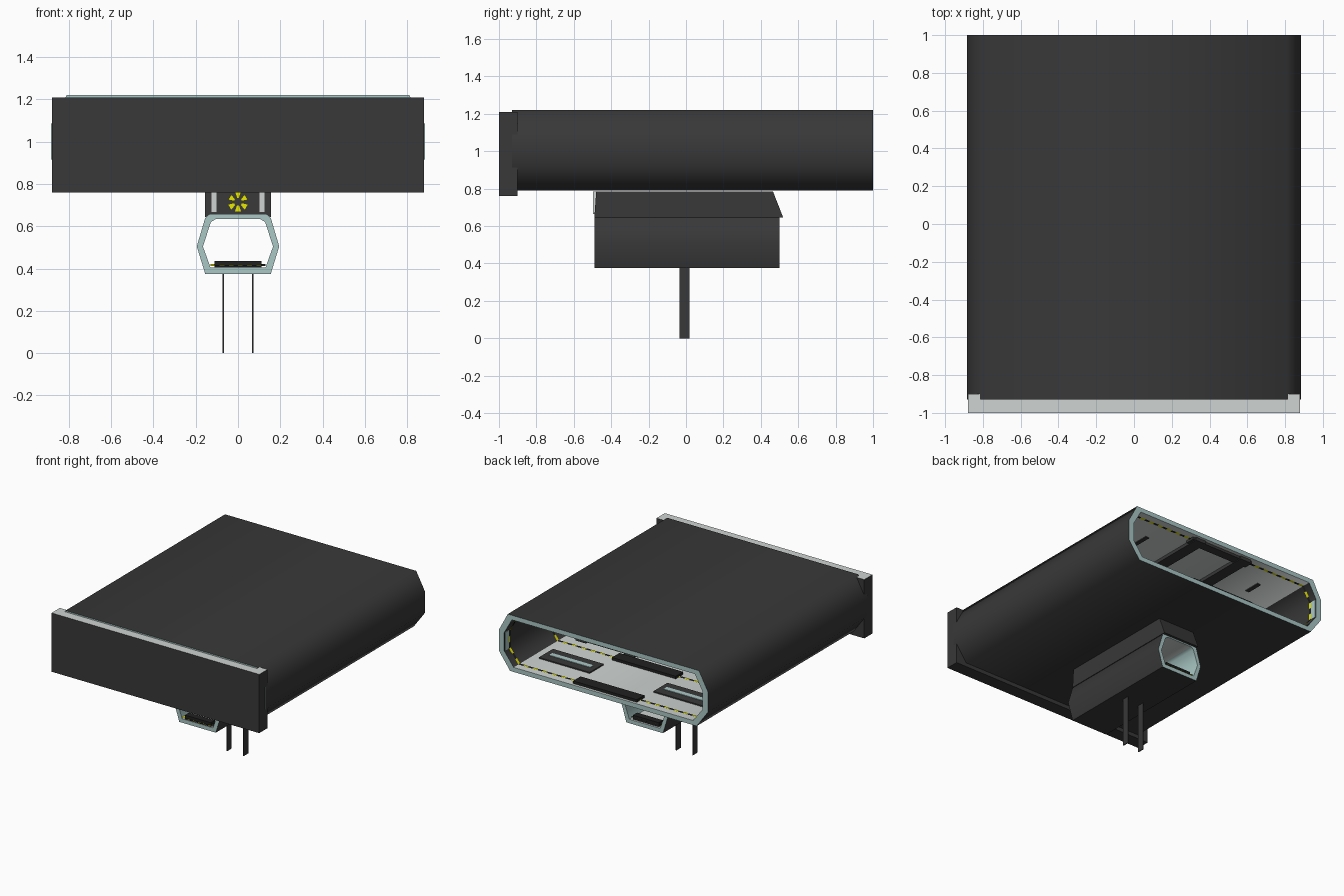
import bpy, bmesh, math
from mathutils import Vector

if "Cube" in bpy.data.objects:
    bpy.data.objects.remove(bpy.data.objects["Cube"])


def mat(name, r, g, b):
    m = bpy.data.materials.new(name)
    m.diffuse_color = (r, g, b, 1)
    m.use_nodes = True
    m.node_tree.nodes["Principled BSDF"].inputs["Base Color"].default_value = m.diffuse_color
    return m


DARK = mat("dark_hull", 0.040, 0.040, 0.040)
BLACK = mat("black_trim", 0.015, 0.015, 0.015)
TEAL = mat("pale_teal", 0.40, 0.58, 0.56)
LIGHT = mat("light_panel", 0.62, 0.66, 0.65)
YELLOW = mat("hazard_yellow", 0.80, 0.80, 0.0)


def finish(name, bm, mats, smooth=None):
    me = bpy.data.meshes.new(name)
    bm.to_mesh(me)
    bm.free()
    for m in mats:
        me.materials.append(m)
    ob = bpy.data.objects.new(name, me)
    bpy.context.collection.objects.link(ob)
    if smooth:
        bpy.ops.object.select_all(action='DESELECT')
        bpy.context.view_layer.objects.active = ob
        ob.select_set(True)
        bpy.ops.object.shade_smooth_by_angle(angle=math.radians(smooth))
    return ob


def box(name, x, y, z, m):
    """Box from (min, max) ranges."""
    bm = bmesh.new()
    bmesh.ops.create_cube(bm, size=1)
    for v in bm.verts:
        for i, r in enumerate((x, y, z)):
            v.co[i] = r[0] if v.co[i] < 0 else r[1]
    return finish(name, bm, [m])


def mirrored(half):
    """Right half of a section, top to bottom, made into a closed loop."""
    return half + [(-x, z) for x, z in reversed(half)]


def shell(name, outer, inner, y0, y1, wall):
    """Open tube: dark outside, teal rims, light floor and ceiling inside."""
    bm = bmesh.new()
    loops = [[bm.verts.new((x, y, z)) for x, z in p]
             for p, y in ((outer, y0), (outer, y1), (inner, y1), (inner, y0))]
    n = len(outer)
    for k in range(4):
        a, b = loops[k], loops[(k + 1) % 4]
        for i in range(n):
            j = (i + 1) % n
            f = bm.faces.new((a[i], a[j], b[j], b[i]))
            flat = abs(a[i].co.z - a[j].co.z) < 0.001
            f.material_index = (0, 1, 2 if flat else 3, 1)[k]
    bmesh.ops.recalc_face_normals(bm, faces=bm.faces)
    return finish(name, bm, [DARK, TEAL, LIGHT, wall], 65)


def hazard_ring(name, inner, y, width, dash):
    """Alternating yellow and black dashes just inside a tube."""
    bm = bmesh.new()
    cz = sum(p[1] for p in inner) / len(inner)
    count = 0
    for i in range(len(inner)):
        a, b = (Vector((p[0] * 0.993, 0, cz + (p[1] - cz) * 0.975))
                for p in (inner[i], inner[(i + 1) % len(inner)]))
        n = max(1, round((b - a).length / dash))
        for k in range(n):
            p, q = a.lerp(b, k / n), a.lerp(b, (k + 1) / n)
            vs = [bm.verts.new((v.x, yy, v.z)) for v, yy in
                  ((p, y), (q, y), (q, y + width), (p, y + width))]
            f = bm.faces.new(vs)
            f.material_index = count % 2
            f.normal_update()
            if f.normal.dot(Vector((0, 0, cz)) - (p + q) / 2) < 0:
                f.normal_flip()
            count += 1
    finish(name, bm, [YELLOW, BLACK])


# Large upper bay
bay_out = mirrored([(0.81, 1.22), (0.885, 1.08), (0.885, 0.92), (0.79, 0.79)])
bay_in = mirrored([(0.775, 1.185), (0.84, 1.07), (0.84, 0.93), (0.76, 0.825)])
shell("upper_bay_shell", bay_out, bay_in, -0.93, 1.0, DARK)

# Hazard rings, threshold plates and floor vents, repeated along the bay
for k, y in enumerate((0.93, 0.46, -0.01, -0.48)):
    hazard_ring(f"bay_hazard_ring_{k}", bay_in, y, 0.02, 0.04)
    box(f"bay_threshold_{k}", (-0.27, 0.27), (y - 0.04, y + 0.05), (0.825, 0.845), BLACK)
    box(f"bay_ceiling_strip_{k}", (-0.27, 0.27), (y - 0.03, y + 0.04), (1.165, 1.186), DARK)
    for s in (-1, 1):
        xs = sorted((s * 0.27, s * 0.70))
        box(f"bay_vent_{k}", xs, (y - 0.32, y - 0.15), (0.825, 0.834), DARK)
        xs = sorted((s * 0.31, s * 0.66))
        box(f"bay_vent_slot_{k}", xs, (y - 0.255, y - 0.215), (0.834, 0.838), TEAL)
        xs = sorted((s * 0.50, s * 0.53))
        box(f"bay_lamp_{k}", xs, (y - 0.30, y - 0.17), (1.178, 1.186), DARK)
        xs = sorted((s * 0.835, s * 0.842))
        box(f"bay_side_band_{k}", xs, (y + 0.02, y + 0.06), (0.93, 1.07), TEAL)

# Ceiling beams along the bay
for s in (-1, 1):
    box("bay_ceiling_beam", sorted((s * 0.16, s * 0.25)), (-0.9, 0.98), (1.16, 1.186), DARK)

# Front door: dark slab with a light top edge
bm = bmesh.new()
bmesh.ops.create_cube(bm, size=1)
for v in bm.verts:
    v.co = (v.co.x * 1.76, -0.95 + v.co.y * 0.1, 0.985 + v.co.z * 0.45)
bm.normal_update()
for f in bm.faces:
    f.material_index = 1 if f.normal.z > 0.9 else 0
finish("front_door", bm, [DARK, LIGHT])

# Small lower tunnel
tun_out = mirrored([(0.135, 0.655), (0.155, 0.64), (0.195, 0.505), (0.155, 0.375)])
tun_in = mirrored([(0.105, 0.635), (0.128, 0.62), (0.166, 0.505), (0.130, 0.405)])
shell("lower_tunnel_shell", tun_out, tun_in, -0.49, 0.5, TEAL)
for k, y in enumerate((-0.47, -0.01, 0.45)):
    box(f"tunnel_threshold_{k}", (-0.11, 0.11), (y - 0.015, y + 0.035), (0.405, 0.437), BLACK)
bm = bmesh.new()
for k in range(12):
    for y in (-0.488, -0.01, 0.465):
        x = -0.13 + k * 0.26 / 12
        f = bm.faces.new([bm.verts.new(c) for c in (
            (x, y, 0.413), (x + 0.0217, y, 0.413),
            (x + 0.0217, y + 0.022, 0.422), (x, y + 0.022, 0.422))])
        f.material_index = k % 2
finish("tunnel_hazard_dashes", bm, [YELLOW, BLACK])

# Connecting housing between tunnel and bay, slanted at the back
bm = bmesh.new()
side = [(-0.49, 0.645), (-0.48, 0.785), (0.465, 0.785), (0.52, 0.645)]
l, r = ([bm.verts.new((x, y, z)) for y, z in side] for x in (-0.155, 0.155))
bm.faces.new(l)
bm.faces.new(r)
for i in range(4):
    j = (i + 1) % 4
    bm.faces.new((l[i], l[j], r[j], r[i]))
bmesh.ops.recalc_face_normals(bm, faces=bm.faces)
finish("connecting_housing", bm, [DARK])
for s in (-1, 1):
    box("housing_light_strip", sorted((s * 0.10, s * 0.128)), (-0.496, -0.48), (0.665, 0.785), LIGHT)

# Hazard marking on the housing front: ring of short yellow wedges
bm = bmesh.new()
for k in range(6):
    a0 = math.radians(60 * k + 12)
    a1 = a0 + math.radians(36)
    pts = [(rad * math.cos(a), -0.493, 0.715 + rad * math.sin(a))
           for rad, a in ((0.018, a0), (0.048, a0), (0.048, a1), (0.018, a1))]
    bm.faces.new([bm.verts.new(p) for p in pts])
finish("housing_hazard_marking", bm, [YELLOW])

# Two thin strap legs
for s in (-1, 1):
    box("strap_leg", (s * 0.07 - 0.003, s * 0.07 + 0.003), (-0.035, 0.02), (0, 0.38), DARK)
